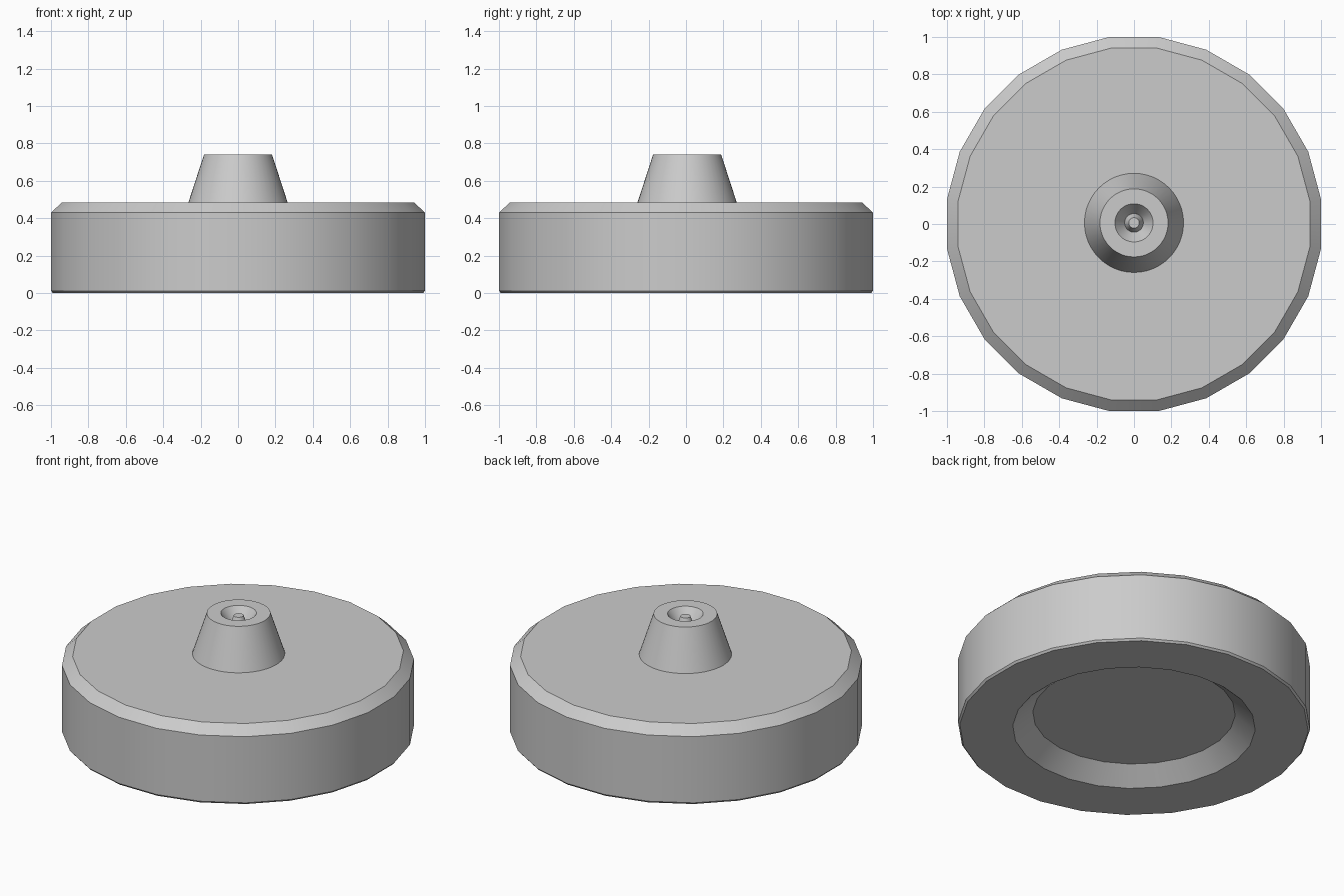
import bpy, bmesh, math

if "Cube" in bpy.data.objects:
    bpy.data.objects.remove(bpy.data.objects["Cube"])


def lathe(name, profile, sides, phase=0.0, centre=(0, 0)):
    """Revolve (radius, z) points around z; cap any open ends."""
    bm = bmesh.new()
    rings = []
    for r, z in profile:
        ring = []
        for i in range(sides):
            a = math.tau * (i + phase) / sides
            ring.append(bm.verts.new((centre[0] + r * math.cos(a), centre[1] + r * math.sin(a), z)))
        rings.append(ring)
    for a, b in zip(rings, rings[1:]):
        for i in range(sides):
            j = (i + 1) % sides
            bm.faces.new((a[i], a[j], b[j], b[i]))
    bm.faces.new(rings[0][::-1])
    bm.faces.new(rings[-1])
    bmesh.ops.recalc_face_normals(bm, faces=bm.faces)
    mesh = bpy.data.meshes.new(name)
    bm.to_mesh(mesh)
    bm.free()
    obj = bpy.data.objects.new(name, mesh)
    bpy.context.collection.objects.link(obj)
    bpy.ops.object.select_all(action='DESELECT')
    obj.select_set(True)
    bpy.context.view_layer.objects.active = obj
    bpy.ops.object.shade_smooth_by_angle(angle=math.radians(30))
    return obj


# Wide 24-sided base: recessed underside, small bottom bevel, top chamfer
R = 1 / math.cos(math.pi / 24)
lathe("base_disc", [
    (0.58, 0.095), (0.695, 0.0), (0.99 * R, 0.0), (R, 0.012),
    (R, 0.43), (0.94 * R, 0.485),
], 24, phase=0.5)

# Tapered neck with a funnel hole and a small pin inside it
lathe("neck_with_pin", [
    (0.265, 0.485), (0.182, 0.74), (0.102, 0.74),
    (0.05, 0.665), (0.028, 0.725),
], 48, centre=(0, 0.006))
